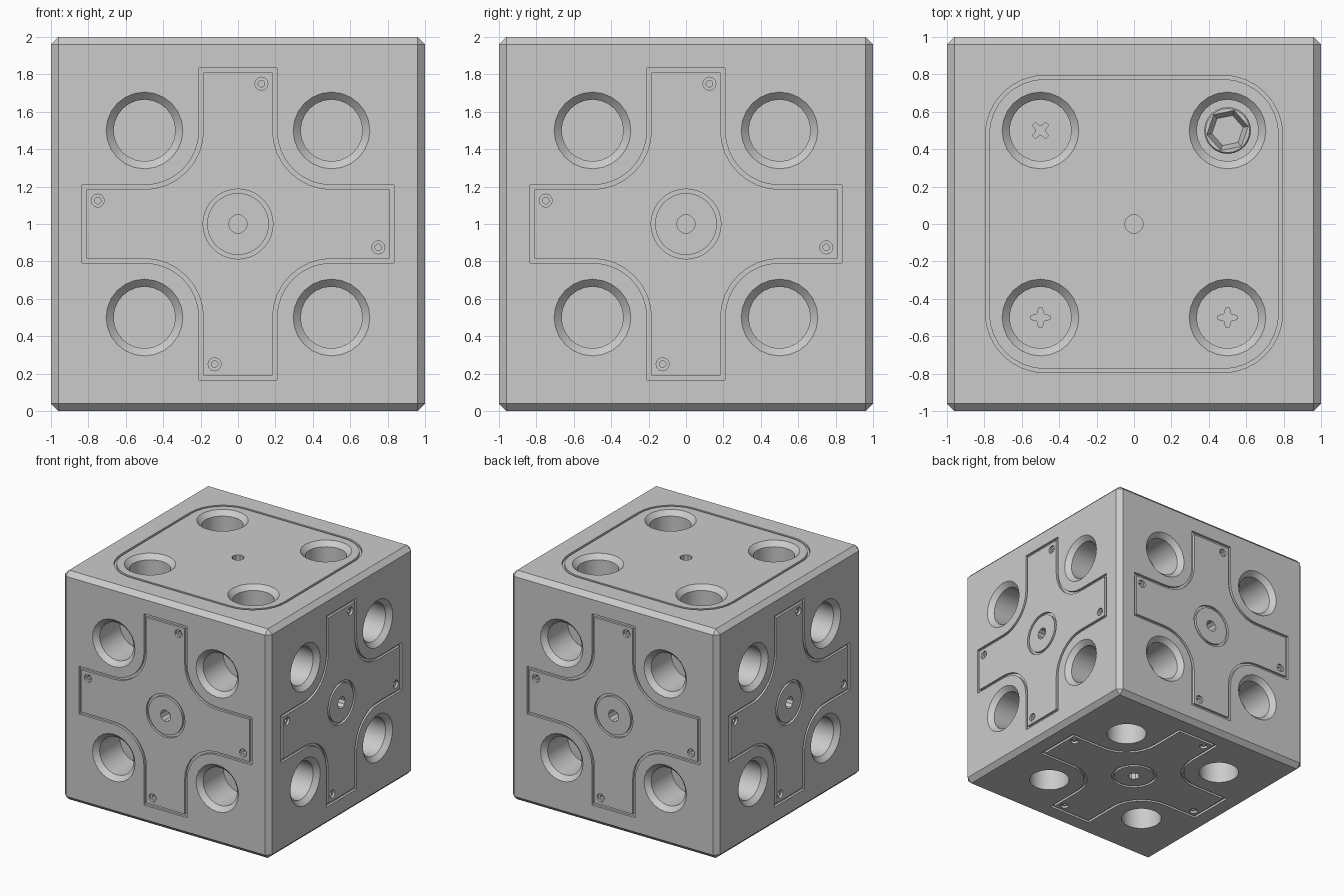
import bpy, bmesh
from math import cos, sin, pi, radians
from mathutils import Matrix, Vector

old = bpy.data.objects.get("Cube")
if old:
    bpy.data.objects.remove(old, do_unlink=True)

DEPTH = 0.32      # depth of the corner sockets
GROOVE = 0.02     # depth of the panel lines

metal = bpy.data.materials.new("grey_metal")
metal.use_nodes = True
GREY = (0.6, 0.6, 0.6, 1)
metal.diffuse_color = GREY
metal.node_tree.nodes["Principled BSDF"].inputs["Base Color"].default_value = GREY


def make_object(name, bm):
    bmesh.ops.recalc_face_normals(bm, faces=bm.faces)
    mesh = bpy.data.meshes.new(name)
    bm.to_mesh(mesh)
    bm.free()
    mesh.materials.append(metal)
    obj = bpy.data.objects.new(name, mesh)
    bpy.context.collection.objects.link(obj)
    return obj


def loft(bm, mat, sections, closed=False):
    """Bridge (outline, height) sections; cap the ends or close into a ring."""
    rows = [[bm.verts.new(mat @ Vector((x, y, h))) for x, y in pts] for pts, h in sections]
    pairs = list(zip(rows, rows[1:]))
    if closed:
        pairs.append((rows[-1], rows[0]))
    else:
        bm.faces.new(rows[0])
        bm.faces.new(rows[-1])
    for a, b in pairs:
        for i in range(len(a)):
            j = (i + 1) % len(a)
            bm.faces.new((a[i], a[j], b[j], b[i]))


def circle(r, n=24, turn=0.0):
    return [(r * cos(2 * pi * i / n + turn), r * sin(2 * pi * i / n + turn)) for i in range(n)]


def four_fold(points):
    """Repeat a run of points at each quarter turn."""
    out = []
    for k in range(4):
        c, s = round(cos(k * pi / 2)), round(sin(k * pi / 2))
        out += [(x * c - y * s, x * s + y * c) for x, y in points]
    return out


def arc(centre, r, start, end, n=8):
    angles = [radians(start + (end - start) * i / n) for i in range(n + 1)]
    return [(centre + r * cos(a), centre + r * sin(a)) for a in angles]


def cross(half, length):
    return four_fold([(length, -half), (length, half)] + arc(0.5, 0.5 - half, 270, 180))


def rounded_square(r):
    return four_fold(arc(0.475, r, 0, 90))


def bore(bm, mat, profile, n=24, at=(0, 0), turn=0.0):
    m = mat @ Matrix.Translation((at[0], at[1], 0))
    loft(bm, m, [(circle(r, n, turn), h) for r, h in profile])


def groove(bm, mat, outer, inner):
    top = 0.05
    loft(bm, mat, [(outer, top), (outer, -GROOVE), (inner, -GROOVE), (inner, top)], closed=True)


def face_frame(u, v, n):
    m = Matrix((u, v, n)).transposed().to_4x4()
    m.translation = Vector(n) + Vector((0, 0, 1))
    return m


def cut(target, cutter):
    mod = target.modifiers.new("cut", "BOOLEAN")
    mod.operation = "DIFFERENCE"
    mod.solver = "EXACT"
    mod.object = cutter
    cutter.hide_render = True
    bpy.context.view_layer.objects.active = target
    bpy.ops.object.modifier_apply(modifier=mod.name)
    bpy.data.objects.remove(cutter, do_unlink=True)


# Chamfered block
bm = bmesh.new()
bmesh.ops.create_cube(bm, size=2, matrix=Matrix.Translation((0, 0, 1)))
bmesh.ops.bevel(bm, geom=bm.edges[:], offset=0.04, segments=1, affect="EDGES")
block = make_object("block", bm)

# Frames of the four sides, the top and the bottom
sides = [Matrix.Rotation(k * pi / 2, 4, "Z") @ face_frame((1, 0, 0), (0, 0, 1), (0, -1, 0))
         for k in range(4)]
top = face_frame((1, 0, 0), (0, 1, 0), (0, 0, 1))
bottom = face_frame((-1, 0, 0), (0, 1, 0), (0, 0, -1))

# Sockets, centre holes and panel lines
countersunk = [(0.215, 0.01), (0.165, -0.04), (0.165, -DEPTH)]
straight = [(0.165, 0.05), (0.165, -DEPTH)]
rivet_hole = [(0.035, 0.05), (0.035, -GROOVE), (0.018, -GROOVE), (0.018, -0.05)]
corners = four_fold([(0.5, 0.5)])

bm = bmesh.new()
for frame in sides + [top, bottom]:
    for c in corners:
        bore(bm, frame, straight if frame is bottom else countersunk, at=c)
    bore(bm, frame, [(0.05, 0.05), (0.05, -0.1)], n=10)
    if frame is top:
        groove(bm, frame, rounded_square(0.32), rounded_square(0.3))
    else:
        groove(bm, frame, cross(0.208, 0.835), cross(0.185, 0.81))
        groove(bm, frame, circle(0.187, 32), circle(0.165, 32))
        for c in four_fold([(0.125, 0.75)]):
            bore(bm, frame, rivet_hole, n=12, at=c)
cut(block, make_object("socket_cutter", bm))

# Cross-slot screws in the floors of three top sockets
star = four_fold([(0.05, -0.011), (0.05, 0.011), (0.024, 0.014), (0.014, 0.024)])
bm = bmesh.new()
for (x, y), turn in zip(corners[1:], (45, 0, 0)):
    m = top @ Matrix.Translation((x, y, 0)) @ Matrix.Rotation(radians(turn), 4, "Z")
    loft(bm, m, [(star, -DEPTH + 0.04), (star, -DEPTH - 0.03)])
cut(block, make_object("slot_cutter", bm))

# Hex-socket bolt in the fourth top socket
bm = bmesh.new()
bore(bm, top, [(0.125, -DEPTH - 0.01), (0.125, -DEPTH + 0.09), (0.118, -DEPTH + 0.1)],
     at=corners[0])
bolt = make_object("hex_bolt", bm)
bm = bmesh.new()
bore(bm, top, [(0.117, -DEPTH + 0.11), (0.085, -DEPTH + 0.03)], n=6, at=corners[0], turn=0.2)
cut(bolt, make_object("hex_cutter", bm))

# Smooth the round walls, keep the edges sharp
for obj in (block, bolt):
    bpy.ops.object.select_all(action="DESELECT")
    obj.select_set(True)
    bpy.context.view_layer.objects.active = obj
    bpy.ops.object.shade_smooth_by_angle(angle=radians(30))
